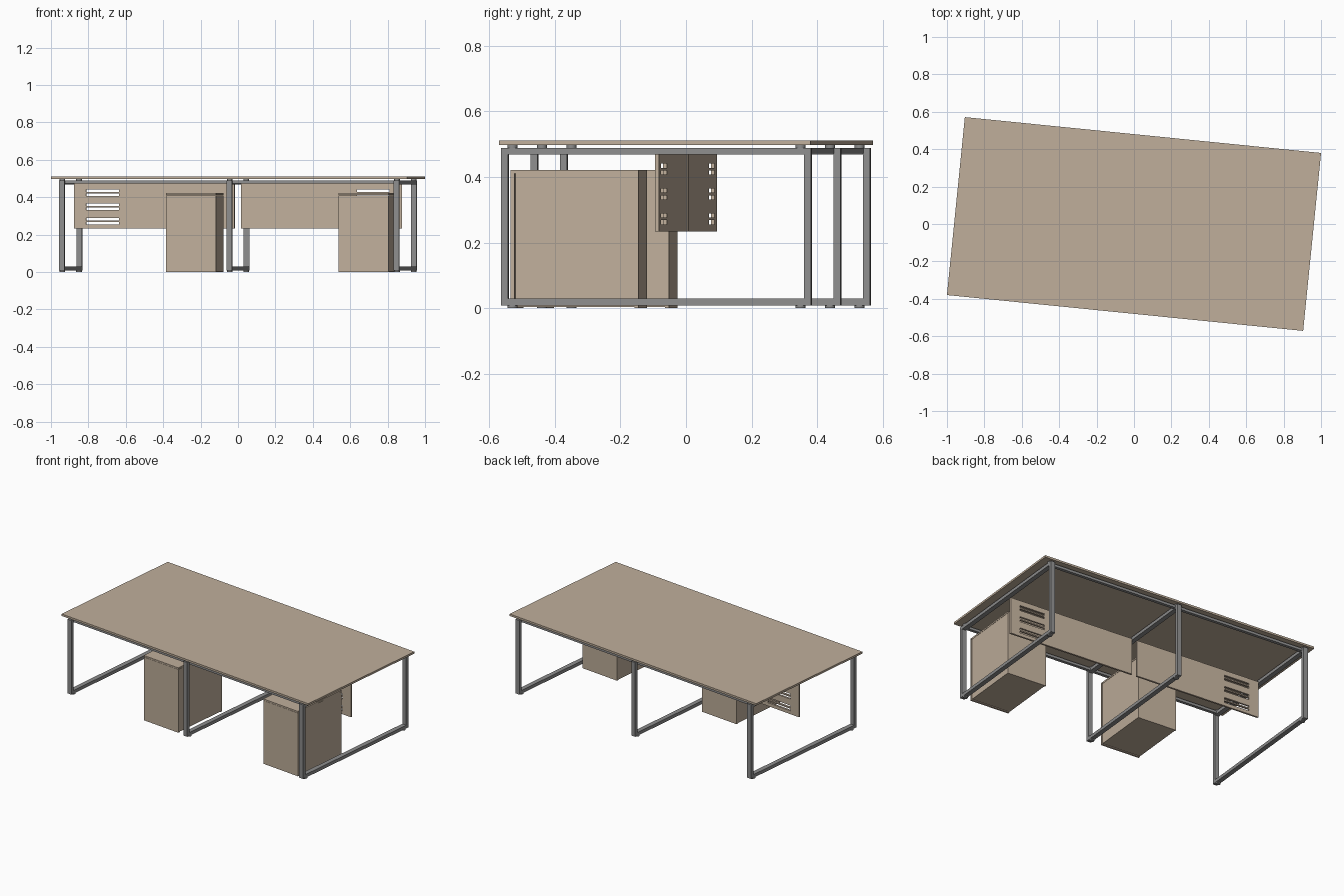
import bpy
import math
from mathutils import Matrix

cube = bpy.data.objects.get("Cube")
if cube:
    bpy.data.objects.remove(cube)

TURN = Matrix.Rotation(math.radians(-5.75), 4, 'Z')


def material(name, color):
    mat = bpy.data.materials.new(name)
    mat.diffuse_color = (*color, 1)
    mat.use_nodes = True
    mat.node_tree.nodes["Principled BSDF"].inputs["Base Color"].default_value = (*color, 1)
    return mat


wood = material("light wood", (0.53, 0.43, 0.33))
steel = material("grey steel", (0.27, 0.27, 0.27))


def finish(obj, name, mat):
    obj.name = name
    obj.data.materials.append(mat)
    obj.matrix_world = TURN @ obj.matrix_basis
    return obj


def box(name, x, y, z, mat):
    """Box from (low, high) pairs, in the desk's own axes."""
    bpy.ops.mesh.primitive_cube_add(size=1)
    obj = bpy.context.object
    ends = (x, y, z)
    obj.data.transform(Matrix.Diagonal([b - a for a, b in ends] + [1]))
    obj.location = [(a + b) / 2 for a, b in ends]
    return finish(obj, name, mat)


def pad(name, x, y, low, high):
    bpy.ops.mesh.primitive_cylinder_add(vertices=20, radius=0.015, depth=high - low,
                                        location=(x, y, (low + high) / 2))
    bpy.ops.object.shade_smooth_by_angle()
    finish(bpy.context.object, name, steel)


# Table top
box("table_top", (-0.957, 0.957), (-0.478, 0.478), (0.498, 0.511), wood)

# Three closed leg frames with levelling feet and spacers
HALF, LOW, HIGH, BAR = 0.475, 0.008, 0.489, 0.021
for side, x in (("right", -0.899), ("middle", 0), ("left", 0.899)):
    width = (x - 0.015, x + 0.015)
    for end, s in (("front", -1), ("back", 1)):
        y = sorted((s * HALF, s * (HALF - BAR)))
        box(f"{side}_{end}_post", width, y, (LOW, HIGH), steel)
        pad(f"{side}_{end}_foot", x, s * 0.442, 0, LOW)
        pad(f"{side}_{end}_spacer", x, s * 0.442, HIGH, 0.498)
    inner = (BAR - HALF, HALF - BAR)
    box(f"{side}_bottom_bar", width, inner, (LOW, LOW + BAR), steel)
    box(f"{side}_top_bar", width, inner, (HIGH - BAR, HIGH), steel)

# Long rails under the top
for side, s in (("right", -1), ("left", 1)):
    span = sorted((s * 0.015, s * 0.884))
    for end, y in (("front", -0.445), ("back", 0.445)):
        box(f"{side}_{end}_rail", span, (y - 0.01, y + 0.01), (0.472, HIGH), steel)

# Modesty panels: strips around three vents, each with a middle slat
VENTS = (0.255, 0.331, 0.407)
VENT_HEIGHT = 0.034
THICK = (-0.006, 0.006)
for side, s in (("right", -1), ("left", 1)):
    def strip(name, a, b, z):
        box(f"{side}_panel_{name}", sorted((s * a, s * b)), THICK, z, wood)

    strip("main", 0.018, 0.64, (0.233, 0.474))
    strip("end", 0.815, 0.881, (0.233, 0.474))
    base = 0.233
    for i, z in enumerate(VENTS):
        strip(f"strip_{i}", 0.64, 0.815, (base, z))
        strip(f"slat_{i}", 0.64, 0.815, (z + 0.013, z + 0.021))
        base = z + VENT_HEIGHT
    strip("strip_top", 0.64, 0.815, (base, 0.474))

# Storage pedestals: carcass, front, back and overhanging top
for side, x in (("right", -0.341), ("left", 0.587)):
    wide = (x, x + 0.268)
    box(f"{side}_pedestal_body", (x + 0.001, x + 0.267), (-0.437, -0.072), (0.003, 0.41), wood)
    box(f"{side}_pedestal_front", wide, (-0.453, -0.44), (0, 0.41), wood)
    box(f"{side}_pedestal_back", wide, (-0.072, -0.06), (0, 0.41), wood)
    box(f"{side}_pedestal_top", wide, (-0.453, -0.06), (0.411, 0.421), wood)
